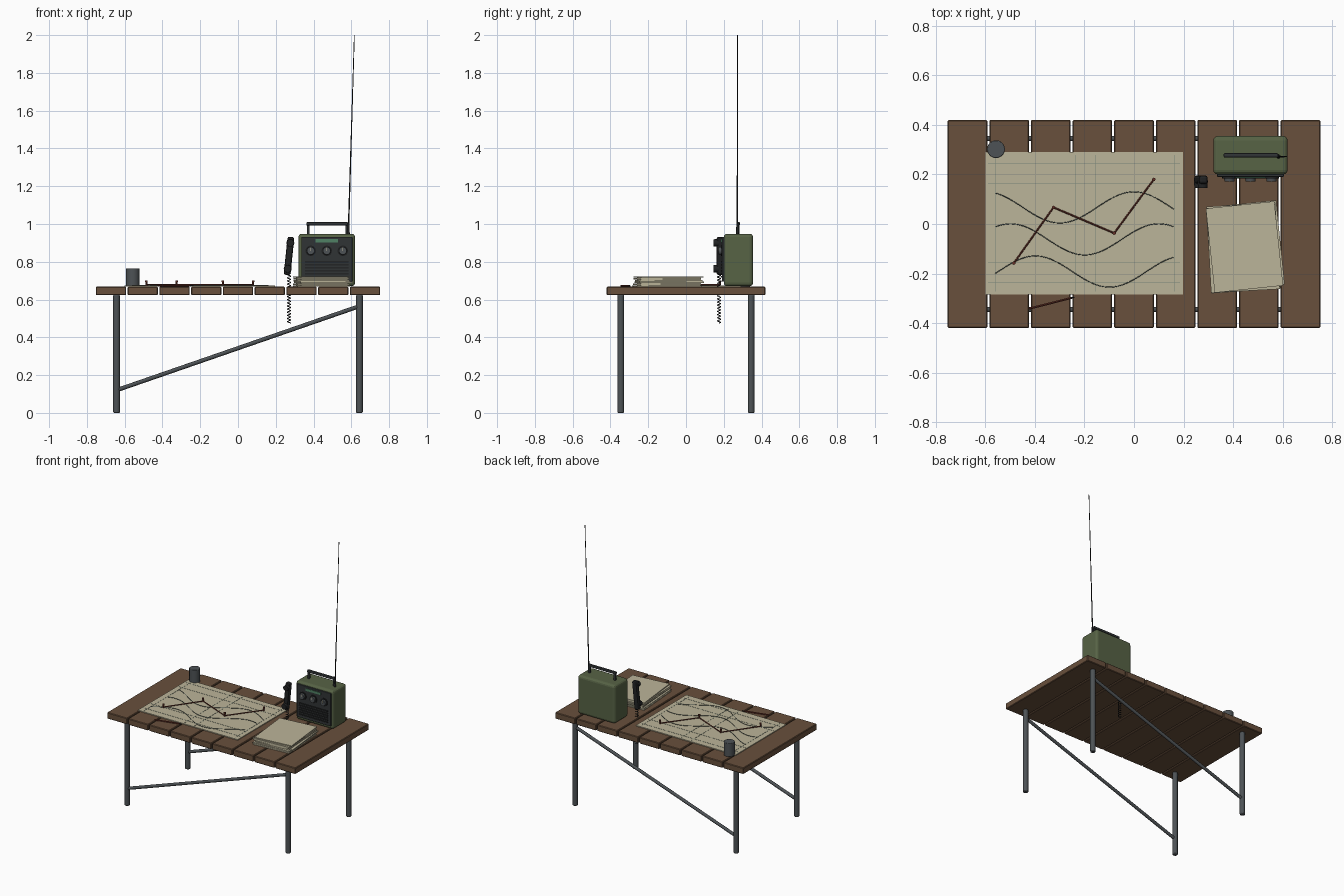
import bpy, math, random
from mathutils import Vector

if "Cube" in bpy.data.objects:
    bpy.data.objects.remove(bpy.data.objects["Cube"])

random.seed(4)


def material(name, r, g, b):
    m = bpy.data.materials.new(name)
    m.diffuse_color = (r, g, b, 1)
    m.use_nodes = True
    m.node_tree.nodes["Principled BSDF"].inputs["Base Color"].default_value = m.diffuse_color
    return m


WOOD = material("wood", .14, .08, .045)
STEEL = material("steel", .075, .085, .092)
PAPER = material("paper", .50, .46, .32)
GREEN = material("olive", .095, .125, .06)
BLACK = material("black", .015, .016, .017)
DARK = material("dark_panel", .03, .034, .036)
RED = material("red", .13, .03, .02)
INK = material("ink", .05, .07, .065)
LINE = material("grid_line", .20, .25, .20)
GLOW = material("display", .08, .22, .13)


def finish(name, mat, bevel=0, segments=2):
    o = bpy.context.object
    o.name = name
    o.data.materials.append(mat)
    if bevel:
        m = o.modifiers.new("bevel", 'BEVEL')
        m.width, m.segments, m.limit_method = bevel, segments, 'ANGLE'
    return o


def box(name, x, y, z, mat, bevel=0, rot=(0, 0, 0), segments=2):
    """Box from (min, max) ranges."""
    loc = [(a + b) / 2 for a, b in (x, y, z)]
    bpy.ops.mesh.primitive_cube_add(size=1, location=loc, rotation=rot)
    o = bpy.context.object
    o.scale = [b - a for a, b in (x, y, z)]
    bpy.ops.object.transform_apply(location=False, rotation=False, scale=True)
    return finish(name, mat, bevel, segments)


def rod(name, a, b, r, mat, sides=12, r2=None, bevel=0):
    a, b = Vector(a), Vector(b)
    d = b - a
    bpy.ops.mesh.primitive_cone_add(vertices=sides, radius1=r, radius2=r if r2 is None else r2,
                                    depth=d.length, location=(a + b) / 2,
                                    rotation=d.to_track_quat('Z', 'Y').to_euler())
    bpy.ops.object.shade_smooth_by_angle(angle=math.radians(40))
    return finish(name, mat, bevel)


def tube(name, points, r, mat):
    c = bpy.data.curves.new(name, 'CURVE')
    c.dimensions, c.bevel_depth, c.bevel_resolution = '3D', r, 1
    c.use_fill_caps = True
    s = c.splines.new('POLY')
    s.points.add(len(points) - 1)
    for p, q in zip(s.points, points):
        p.co = (*q, 1)
    o = bpy.data.objects.new(name, c)
    bpy.context.collection.objects.link(o)
    bpy.ops.object.select_all(action='DESELECT')
    o.select_set(True)
    bpy.context.view_layer.objects.active = o
    bpy.ops.object.convert(target='MESH')
    return finish(name, mat)


# Table top planks
TOP = 0.668
for i in range(9):
    cx = (i - 4) * 0.168
    box(f"plank_{i + 1}", (cx - .08, cx + .08), (-.42, .42), (.623, TOP), WOOD, .004, segments=1)

# Legs and diagonal braces
for y, side in ((-.345, "front"), (.345, "back")):
    for x, hand in ((-.643, "left"), (.643, "right")):
        rod(f"{side}_{hand}_leg", (x, y, 0), (x, y, .625), .018, STEEL, 12, bevel=.005)
    rod(f"{side}_brace", (-.643, y, .12), (.643, y, .565), .011, STEEL, 10)

# Map sheet with grid lines and contours
MZ = TOP + .006
box("map_sheet", (-.6, .197), (-.285, .29), (TOP, MZ), PAPER)
for x in (-.56, -.235, -.155, .165):
    box("map_grid_upright", (x - .001, x + .001), (-.272, .278), (MZ - .001, MZ + .001), LINE)
for y in (.245, .165, -.155, -.235):
    box("map_grid_across", (-.59, .185), (y - .001, y + .001), (MZ - .001, MZ + .001), LINE)
for i, mean in enumerate((.067, -.062, -.192)):
    xs = [-.56 + .72 * k / 48 for k in range(49)]
    tube(f"map_contour_{i + 1}",
         [(x, mean + .063 * math.cos(10.5 * (x - .1 * i)), MZ + .001) for x in xs], .0017, INK)

# Route string and pins
route = [(-.485, -.158), (-.325, .067), (-.08, -.037), (.08, .18)]
for (ax, ay), (bx, by) in zip(route, route[1:]):
    rod("route_string", (ax, ay, MZ + .004), (bx, by, MZ + .004), .0035, RED, 8)
for x, y in route:
    rod("route_pin", (x, y, MZ), (x, y, MZ + .022), .005, RED, 10)
    rod("route_pin_head", (x, y, MZ + .018), (x, y, MZ + .028), .007, RED, 10)

# Pencil
p0, p1 = Vector((-.425, -.342, TOP + .005)), Vector((-.255, -.299, TOP + .005))
rod("pencil", p0, p1, .005, RED, 6)
rod("pencil_tip", p1, p1 + (p1 - p0).normalized() * .02, .005, BLACK, 6, 0)

# Mug
rod("mug", (-.557, .302, TOP), (-.557, .302, .765), .036, STEEL, 24, bevel=.003)

# Paper stack, each sheet turned a little
N = 6
for i in range(N):
    top = i == N - 1
    dx, dy = (0, 0) if top else (random.uniform(-.008, .008), random.uniform(-.008, .008))
    turn = math.radians(6 if top else random.uniform(2, 7))
    z = TOP + i * .0095
    box(f"paper_{i + 1}", (.307 + dx, .585 + dx), (-.264 + dy, .078 + dy), (z, z + .0075),
        PAPER, rot=(0, 0, turn))
box("paper_stack_core", (.32, .57), (-.25, .065), (TOP, TOP + .05), PAPER, rot=(0, 0, .09))

# Radio body, panel, display
body = box("radio_body", (.32, .62), (.2, .355), (TOP + .003, .948), GREEN, .018, segments=3)
box("radio_front_panel", (.335, .605), (.19, .21), (.695, .932), DARK, .004)
box("radio_display", (.41, .53), (.186, .2), (.903, .92), GLOW)

# Knobs with pointers
for x in (.385, .47, .555):
    rod("knob_base", (x, .192, .858), (x, .184, .858), .028, BLACK, 24)
    rod("knob", (x, .19, .858), (x, .172, .858), .022, STEEL, 20, .02)
    box("knob_pointer", (x - .002, x + .002), (.170, .175), (.858, .876), PAPER)

# Speaker grille bars
for i in range(6):
    z = .72 + i * .016
    box(f"grille_bar_{i + 1}", (.355, .585), (.184, .195), (z - .004, z + .004), BLACK, .0015)

# Carry handle
for x in (.372, .576):
    box("handle_post", (x - .007, x + .007), (.27, .284), (.94, 1.0), DARK, .002)
box("handle_grip", (.362, .582), (.268, .286), (.992, 1.01), DARK, .005)

# Antenna
def along(z):
    return (.584 + (z - .945) / 1.055 * .032, .272, z)


rod("antenna_base", along(.94), along(1.005), .008, BLACK, 12, .005)
rod("antenna", along(.99), along(2.0), .0038, BLACK, 8, .002)

# Handset: bar with ear and mouth pieces
tilt = math.radians(6)
box("handset_bar", (.252, .288), (.162, .196), (.73, .932), BLACK, .01, rot=(0, tilt, 0))
for z in (.763, .9):
    x = .27 + (z - .831) * math.tan(tilt)
    rod("handset_cup", (x, .175, z), (x, .146, z), .021, BLACK, 20, .019)

# Coiled cord
turns, per = 16, 12
tube("coiled_cord", [(.27 + .0085 * math.cos(2 * math.pi * k / per),
                      .175 + .0085 * math.sin(2 * math.pi * k / per),
                      .475 + .265 * k / (turns * per)) for k in range(turns * per + 1)], .0025, BLACK)
